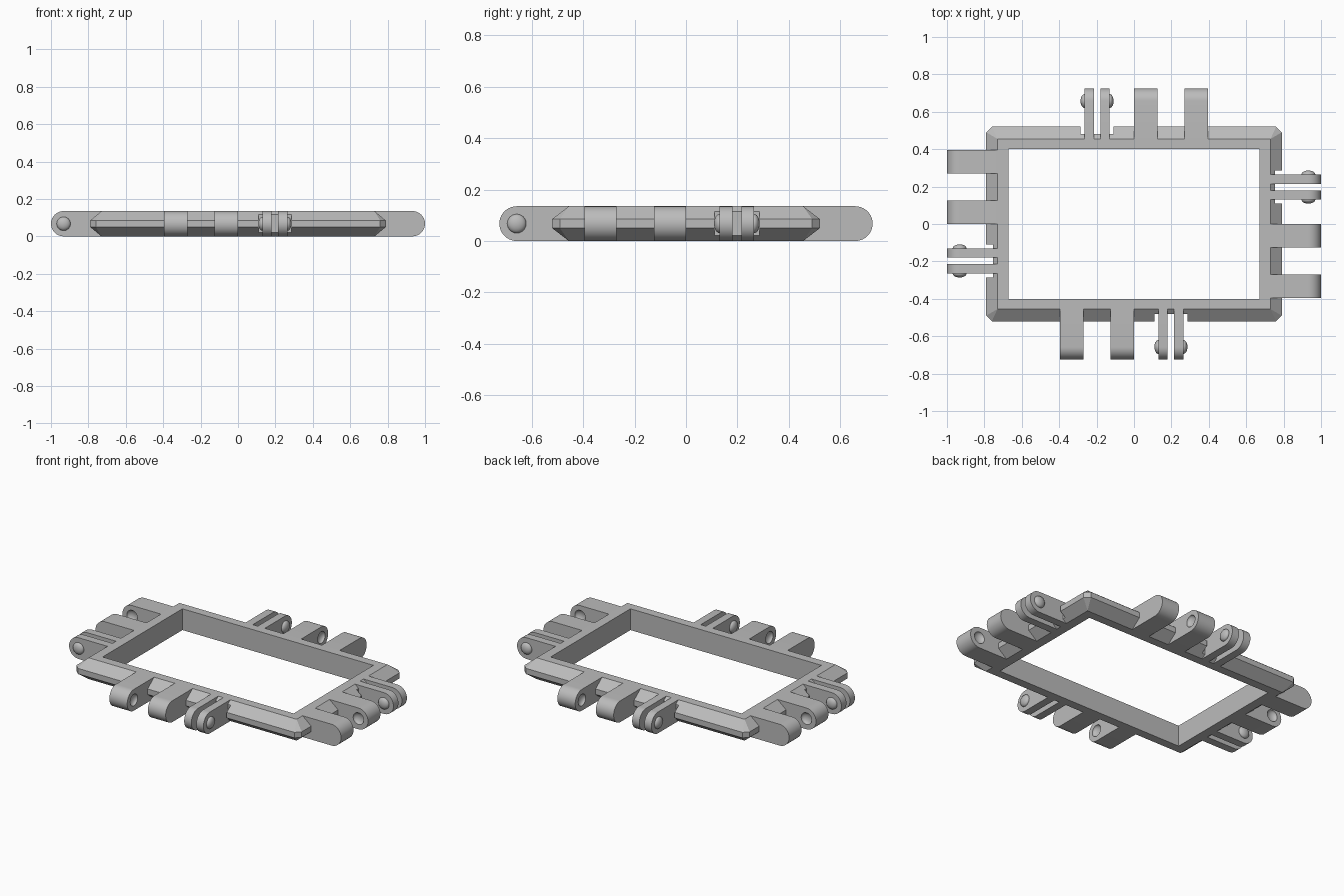
import bpy, bmesh
from math import sin, cos, pi
from mathutils import Matrix

cube = bpy.data.objects.get("Cube")
if cube:
    bpy.data.objects.remove(cube)

H = 0.135            # overall thickness
R = H / 2            # lug end radius
PIVOT = 0.2025       # pivot distance from the top edge of the frame

mat = bpy.data.materials.new("plain grey")
mat.use_nodes = True
GREY = (0.5, 0.5, 0.5, 1)
mat.diffuse_color = GREY
mat.node_tree.nodes["Principled BSDF"].inputs["Base Color"].default_value = GREY


def make(name, bm, matrix=Matrix()):
    bmesh.ops.recalc_face_normals(bm, faces=bm.faces)
    bm.transform(matrix)
    mesh = bpy.data.meshes.new(name)
    bm.to_mesh(mesh)
    bm.free()
    mesh.materials.append(mat)
    ob = bpy.data.objects.new(name, mesh)
    bpy.context.collection.objects.link(ob)
    return ob


def select(ob):
    bpy.ops.object.select_all(action='DESELECT')
    ob.select_set(True)
    bpy.context.view_layer.objects.active = ob


def cut(ob, cutter):
    select(ob)
    mod = ob.modifiers.new("cut", 'BOOLEAN')
    mod.operation = 'DIFFERENCE'
    mod.solver = 'EXACT'
    mod.object = cutter
    bpy.ops.object.modifier_apply(modifier=mod.name)
    bpy.data.objects.remove(cutter)


def smooth(ob):
    select(ob)
    bpy.ops.object.shade_smooth_by_angle(angle=0.5)


def box(name, size, centre, matrix=Matrix()):
    bm = bmesh.new()
    bmesh.ops.create_cube(bm, size=1)
    bm.transform(Matrix.Translation(centre) @ Matrix.Diagonal((*size, 1)))
    return make(name, bm, matrix)


def lug(name, x0, x1, matrix):
    """Bar with a half-round end, reaching out along local -y."""
    bm = bmesh.new()
    arc = [(-PIVOT - R * sin(a), R + R * cos(a))
           for a in (pi * i / 20 for i in range(21))]
    outline = [(0, H)] + arc + [(0, 0)]
    face = bm.faces.new([bm.verts.new((x0, y, z)) for y, z in outline])
    ext = bmesh.ops.extrude_face_region(bm, geom=[face])["geom"]
    bmesh.ops.translate(bm, vec=(x1 - x0, 0, 0),
                        verts=[g for g in ext if isinstance(g, bmesh.types.BMVert)])
    return make(name, bm, matrix)


def dome(name, x, matrix, radius=0.037, height=0.021):
    """Low round bump centred on a lug's side face."""
    bm = bmesh.new()
    bmesh.ops.create_uvsphere(bm, u_segments=24, v_segments=12, radius=1)
    bm.transform(Matrix.Translation((x, -PIVOT, R)) @
                 Matrix.Diagonal((height, radius, radius, 1)) @
                 Matrix.Rotation(pi / 2, 4, 'Y'))
    return make(name, bm, matrix)


# Frame body: bevelled rim with small clipped corners
bm = bmesh.new()
c = 0.03
corners = [(1, 1), (-1, 1), (-1, -1), (1, -1)]
rim = []
for sx, sy in corners:
    pair = [(sx * 0.79, sy * (0.52 - c)), (sx * (0.79 - c), sy * 0.52)]
    rim += pair if sx * sy > 0 else pair[::-1]
for z in (0.05, 0.085):
    for x, y in rim:
        bm.verts.new((x, y, z))
for z in (0, H):
    for sx, sy in corners:
        bm.verts.new((sx * 0.73, sy * 0.455, z))
hull = bmesh.ops.convex_hull(bm, input=bm.verts)
bmesh.ops.dissolve_limit(bm, angle_limit=0.01, verts=bm.verts, edges=bm.edges)
frame = make("frame", bm)
cut(frame, box("opening_cutter", (1.34, 0.8, 1), (0, 0, 0)))

# The same hinge set on each side, turned around the frame
sides = [("front", 0, 0.455), ("left", 1, 0.73), ("back", 2, 0.455), ("right", 3, 0.73)]
for side, turn, reach in sides:
    m = Matrix.Rotation(turn * pi / 2, 4, 'Z') @ Matrix.Translation((0, -reach, 0))
    # clearance notch behind the clip
    cut(frame, box("notch_cutter", (0.175, 0.2, 1), (0.1975, -0.125, 0), m))
    # solid lugs with sockets facing each other
    for label, x0, x1, socket in (("outer", -0.395, -0.27, -0.27),
                                  ("inner", -0.125, 0, -0.125)):
        ob = lug(f"{side}_{label}_lug", x0, x1, m)
        cut(ob, dome("socket_cutter", socket, m))
        smooth(ob)
    # twin-prong clip with a bump on each outer face
    for label, x0, x1, bump in (("first", 0.13, 0.18, 0.13),
                                ("second", 0.215, 0.265, 0.265)):
        smooth(lug(f"{side}_{label}_prong", x0, x1, m))
        smooth(dome(f"{side}_{label}_bump", bump, m))
